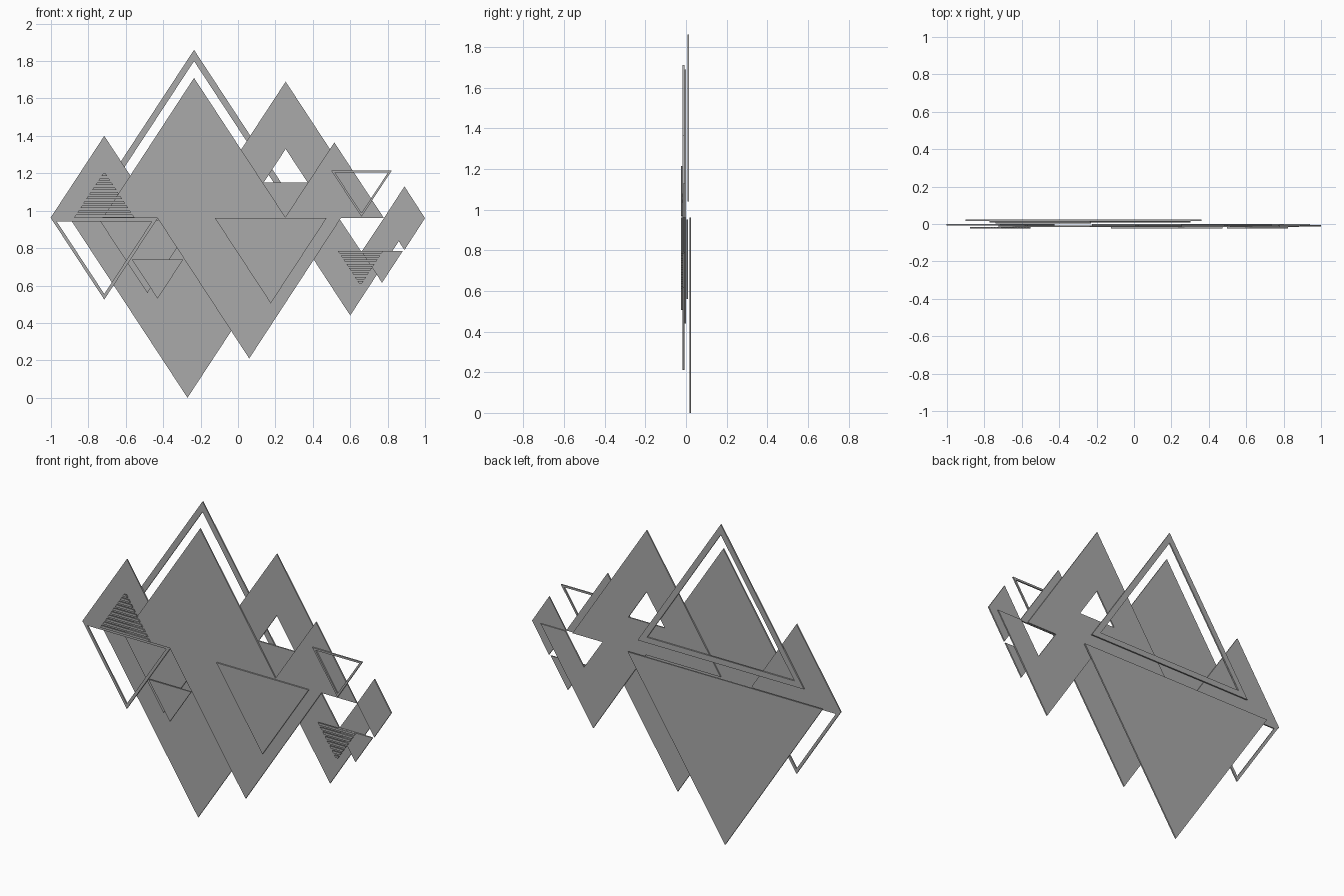
import bpy
import bmesh
import math

cube = bpy.data.objects.get("Cube")
if cube:
    bpy.data.objects.remove(cube, do_unlink=True)

grey = bpy.data.materials.new("mid_grey")
grey.use_nodes = True
GREY = (0.4, 0.4, 0.4, 1)
grey.diffuse_color = GREY
grey.node_tree.nodes["Principled BSDF"].inputs["Base Color"].default_value = GREY

SLOPE = 0.656   # half width of every triangle per unit of height
THICK = 0.008
# Depth layers, front to back
FRONT, NEAR, MID, FRAME, BACK = -0.021, -0.012, -0.003, 0.011, 0.021


def triangle(cx, base, tip):
    w = SLOPE * abs(tip - base)
    return [(cx - w, base), (cx + w, base), (cx, tip)]


def inset(cx, base, tip, border):
    """Triangle moved inwards by an even border."""
    h = abs(tip - base)
    w = SLOPE * h
    r = w * h / (w + math.hypot(w, h))
    cz = base + math.copysign(r, tip - base)
    s = (r - border) / r
    return [(cx + (x - cx) * s, cz + (z - cz) * s) for x, z in triangle(cx, base, tip)]


def build(name, y, outlines, hole=None):
    """Flat plates from outlines, or one plate with a hole, given thickness."""
    bm = bmesh.new()
    rings = [[bm.verts.new((x, y - THICK / 2, z)) for x, z in o] for o in outlines]
    if hole:
        outer = rings[0]
        inner = [bm.verts.new((x, y - THICK / 2, z)) for x, z in hole]
        for i in range(len(outer)):
            j = (i + 1) % len(outer)
            bm.faces.new((outer[i], outer[j], inner[j], inner[i]))
    else:
        for ring in rings:
            bm.faces.new(ring)
    ext = bmesh.ops.extrude_face_region(bm, geom=bm.faces[:], use_keep_orig=True)
    moved = [g for g in ext["geom"] if isinstance(g, bmesh.types.BMVert)]
    bmesh.ops.translate(bm, verts=moved, vec=(0, THICK, 0))
    bmesh.ops.recalc_face_normals(bm, faces=bm.faces[:])
    mesh = bpy.data.meshes.new(name)
    bm.to_mesh(mesh)
    bm.free()
    mesh.materials.append(grey)
    obj = bpy.data.objects.new(name, mesh)
    bpy.context.collection.objects.link(obj)


def plate(name, y, cx, base, tip):
    build(name, y, [triangle(cx, base, tip)])


def frame(name, y, cx, base, tip, border):
    build(name, y, [triangle(cx, base, tip)], inset(cx, base, tip, border))


def stripes(name, y, cx, base, tip, count):
    """Triangle cut into horizontal bars."""
    bars = []
    step = (tip - base) / count
    for i in range(count):
        z0 = base + i * step
        z1 = z0 + step * 0.55
        w0, w1 = (SLOPE * abs(tip - z) for z in (z0, z1))
        bars.append([(cx - w0, z0), (cx + w0, z0), (cx + w1, z1), (cx - w1, z1)])
    build(name, y, bars)


# Large centre pieces
build("centre_panel", NEAR, [[(-0.235, 1.71), (0.257, 0.96), (0.55, 0.96),
                              (0.06, 0.21), (-0.43, 0.96), (-0.725, 0.96)]])
plate("back_lower_triangle", BACK, -0.27, 0.96, 0.0)
frame("back_upper_frame", FRAME, -0.235, 1.04, 1.86, 0.033)
plate("front_centre_triangle", FRONT, 0.175, 0.96, 0.505)

# Pieces on the -x side
plate("right_upper_triangle", MID, -0.715, 0.96, 1.40)
frame("right_lower_frame", MID, -0.715, 0.96, 0.525, 0.0165)
stripes("right_striped_triangle", FRONT, -0.715, 0.965, 1.21, 10)
plate("right_inner_triangle", 0.007, -0.485, 0.95, 0.56)
plate("right_small_triangle", NEAR, -0.43, 0.74, 0.53)

# Pieces on the +x side
build("left_upper_triangle", MID, [triangle(0.255, 0.96, 1.69)],
      triangle(0.255, 1.15, 1.33))
plate("left_middle_triangle", NEAR, 0.515, 0.96, 1.365)
build("left_lower_triangle", MID, [[(0.26, 0.96), (0.54, 0.96), (0.66, 0.78),
                                    (0.78, 0.96), (0.94, 0.96), (0.60, 0.44)]])
build("left_diamond", -0.009, [[(0.78, 0.96), (0.89, 0.79), (1.0, 0.96), (0.89, 1.13)]])
plate("left_small_triangle", NEAR, 0.77, 0.785, 0.615)
frame("left_small_frame", FRONT, 0.66, 1.215, 0.968, 0.011)
stripes("left_striped_triangle", FRONT, 0.655, 0.785, 0.60, 8)
